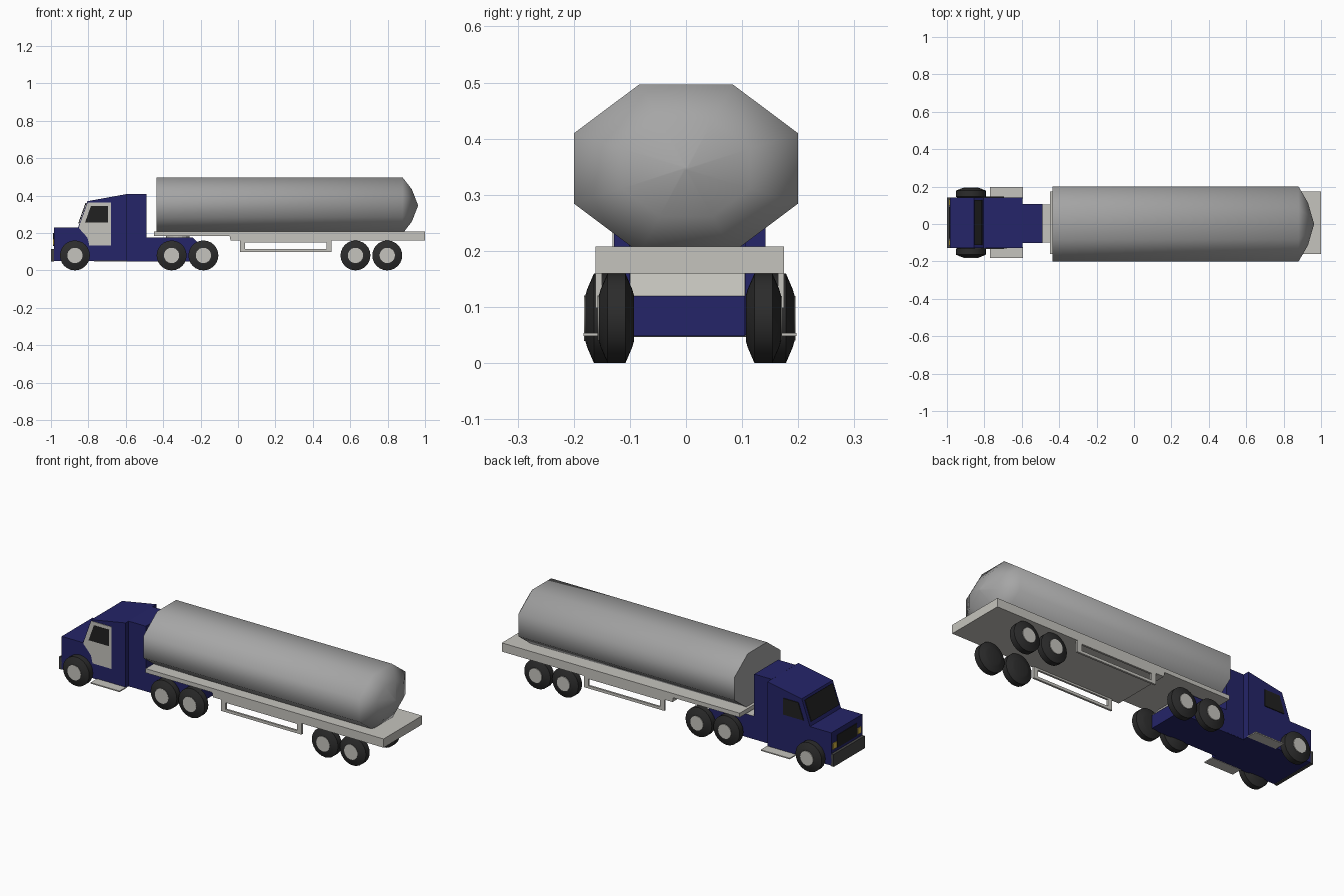
import bpy, bmesh, math

if "Cube" in bpy.data.objects:
    bpy.data.objects.remove(bpy.data.objects["Cube"])

CY = 0.007  # the vehicle's centre line


def material(name, rgb):
    m = bpy.data.materials.new(name)
    m.diffuse_color = (*rgb, 1)
    m.use_nodes = True
    m.node_tree.nodes["Principled BSDF"].inputs["Base Color"].default_value = m.diffuse_color
    return m


BLUE = material("blue_paint", (0.018, 0.018, 0.14))
LIGHT = material("light_grey", (0.56, 0.55, 0.51))
STEEL = material("tank_grey", (0.38, 0.38, 0.38))
BLACK = material("black", (0.015, 0.015, 0.015))
RUBBER = material("rubber", (0.025, 0.025, 0.025))
DARK = material("dark_grey", (0.06, 0.06, 0.06))
YELLOW = material("lamp_yellow", (0.7, 0.5, 0.06))


def finish(name, bm, mat, smooth=None):
    bmesh.ops.recalc_face_normals(bm, faces=bm.faces)
    me = bpy.data.meshes.new(name)
    bm.to_mesh(me)
    bm.free()
    me.materials.append(mat)
    if smooth:
        me.shade_smooth()
        me.set_sharp_from_angle(angle=math.radians(smooth))
    ob = bpy.data.objects.new(name, me)
    bpy.context.collection.objects.link(ob)
    return ob


def loft(name, rings, mat, smooth=None):
    """Skin closed rings of points and cap both ends."""
    bm = bmesh.new()
    vs = [[bm.verts.new(p) for p in r] for r in rings]
    n = len(rings[0])
    for a, b in zip(vs, vs[1:]):
        for i in range(n):
            j = (i + 1) % n
            bm.faces.new((a[i], a[j], b[j], b[i]))
    bm.faces.new(vs[0])
    bm.faces.new(vs[-1])
    return finish(name, bm, mat, smooth)


def extrude(name, profile, y0, y1, mat):
    """Side profile (x, z) extruded from y0 to y1."""
    return loft(name, [[(x, y, z) for x, z in profile] for y in (y0, y1)], mat)


def box(name, x0, x1, y0, y1, z0, z1, mat):
    return extrude(name, [(x0, z0), (x1, z0), (x1, z1), (x0, z1)], y0, y1, mat)


def lathe_y(name, x, y, z, profile, mat, n=24):
    """Rings of (offset along y, radius) about an axis parallel to y."""
    rings = [[(x + r * math.cos(2 * math.pi * i / n), y + d,
               z + r * math.sin(2 * math.pi * i / n)) for i in range(n)]
             for d, r in profile]
    return loft(name, rings, mat, 40)


# Cab, sleeper and chassis
extrude("cab", [(-0.985, 0.05), (-0.985, 0.23), (-0.855, 0.23), (-0.805, 0.37),
                (-0.595, 0.408), (-0.595, 0.05)], CY - 0.135, CY + 0.135, BLUE)
box("sleeper", -0.597, -0.49, -0.102, 0.106, 0.05, 0.408, BLUE)
chassis = extrude("tractor_chassis", [(-0.6, 0.048), (-0.6, 0.175), (-0.24, 0.175),
                                      (-0.19, 0.12), (-0.19, 0.048)], -0.1, 0.105, BLUE)
chassis.data.materials.append(LIGHT)
for p in chassis.data.polygons:  # light deck on top of the chassis
    if p.normal.z > 0.3:
        p.material_index = 1

# Cab front: windscreen, grille, lamps, bumper
extrude("windscreen", [(-0.850, 0.25), (-0.811, 0.359), (-0.815, 0.361), (-0.854, 0.252)],
        CY - 0.12, CY + 0.12, BLACK)
box("grille", -0.988, -0.98, CY - 0.085, CY + 0.085, 0.13, 0.2, BLACK)
for side in (-1, 1):
    yc = CY + side * 0.108
    box("headlamp", -0.989, -0.98, yc - 0.015, yc + 0.015, 0.135, 0.168, YELLOW)
box("bumper", -1.0, -0.984, CY - 0.135, CY + 0.135, 0.047, 0.115, DARK)

# Near door panel, side windows and steps
extrude("door_panel", [(-0.848, 0.24), (-0.803, 0.364), (-0.68, 0.364), (-0.68, 0.133),
                       (-0.795, 0.133), (-0.805, 0.175), (-0.85, 0.225)],
        CY - 0.138, CY - 0.13, LIGHT)
for side in (-1, 1):
    ya, yb = sorted((CY + side * 0.13, CY + side * 0.1395))
    extrude("side_window", [(-0.818, 0.255), (-0.786, 0.345), (-0.695, 0.345),
                            (-0.695, 0.255)], ya, yb, BLACK)
    ya, yb = sorted((CY + side * 0.13, CY + side * 0.19))
    box("cab_step", -0.77, -0.594, ya, yb, 0.048, 0.054, LIGHT)

# Coupling plate and trailer deck
lathe = bmesh.new()
bmesh.ops.create_cone(lathe, cap_ends=True, segments=16, radius1=0.062, radius2=0.062, depth=0.014)
bmesh.ops.translate(lathe, verts=lathe.verts, vec=(-0.322, CY, 0.181))
finish("coupling_plate", lathe, LIGHT)
extrude("trailer_deck", [(-0.45, 0.185), (-0.45, 0.208), (1.0, 0.208), (1.0, 0.16),
                         (-0.04, 0.16), (-0.045, 0.185)], CY - 0.168, CY + 0.168, LIGHT)

# Open side guards below the deck
for side in (-1, 1):
    ya, yb = sorted((CY + side * 0.157, CY + side * 0.168))
    box("guard_bottom_rail", 0.01, 0.5, ya, yb, 0.098, 0.113, LIGHT)
    box("guard_top_rail", 0.01, 0.5, ya, yb, 0.15, 0.162, LIGHT)
    box("guard_front_post", 0.01, 0.037, ya, yb, 0.098, 0.162, LIGHT)
    box("guard_rear_post", 0.473, 0.5, ya, yb, 0.098, 0.162, LIGHT)

# Octagonal tank with a domed rear end
section = [(0.083, 0.15), (0.2, 0.0625), (0.2, -0.0625), (0.083, -0.15),
           (-0.083, -0.15), (-0.2, -0.0625), (-0.2, 0.0625), (-0.083, 0.15)]
stations = [(-0.435, 1), (0.88, 1), (0.93, 0.57), (0.962, 0.02)]
loft("tank", [[(x, y * s, 0.347 + z * s) for y, z in section] for x, s in stations],
     STEEL, 62)

# Wheels: chamfered tyre plus pale hub on the outer side
tyre = [(-0.031, 0.042), (-0.028, 0.052), (-0.016, 0.08), (0.016, 0.08),
        (0.028, 0.052), (0.031, 0.042)]
axles = [("steer", -0.872, 0.155), ("drive", -0.355, 0.131), ("drive", -0.185, 0.131),
         ("trailer", 0.628, 0.131), ("trailer", 0.798, 0.131)]
for name, x, off in axles:
    for side in (-1, 1):
        y = CY + side * off
        lathe_y(name + "_tyre", x, y, 0.08, tyre, RUBBER)
        lathe_y(name + "_hub", x, y + side * 0.0305, 0.08,
                [(-0.003, 0.041), (0.003, 0.039)], LIGHT)
